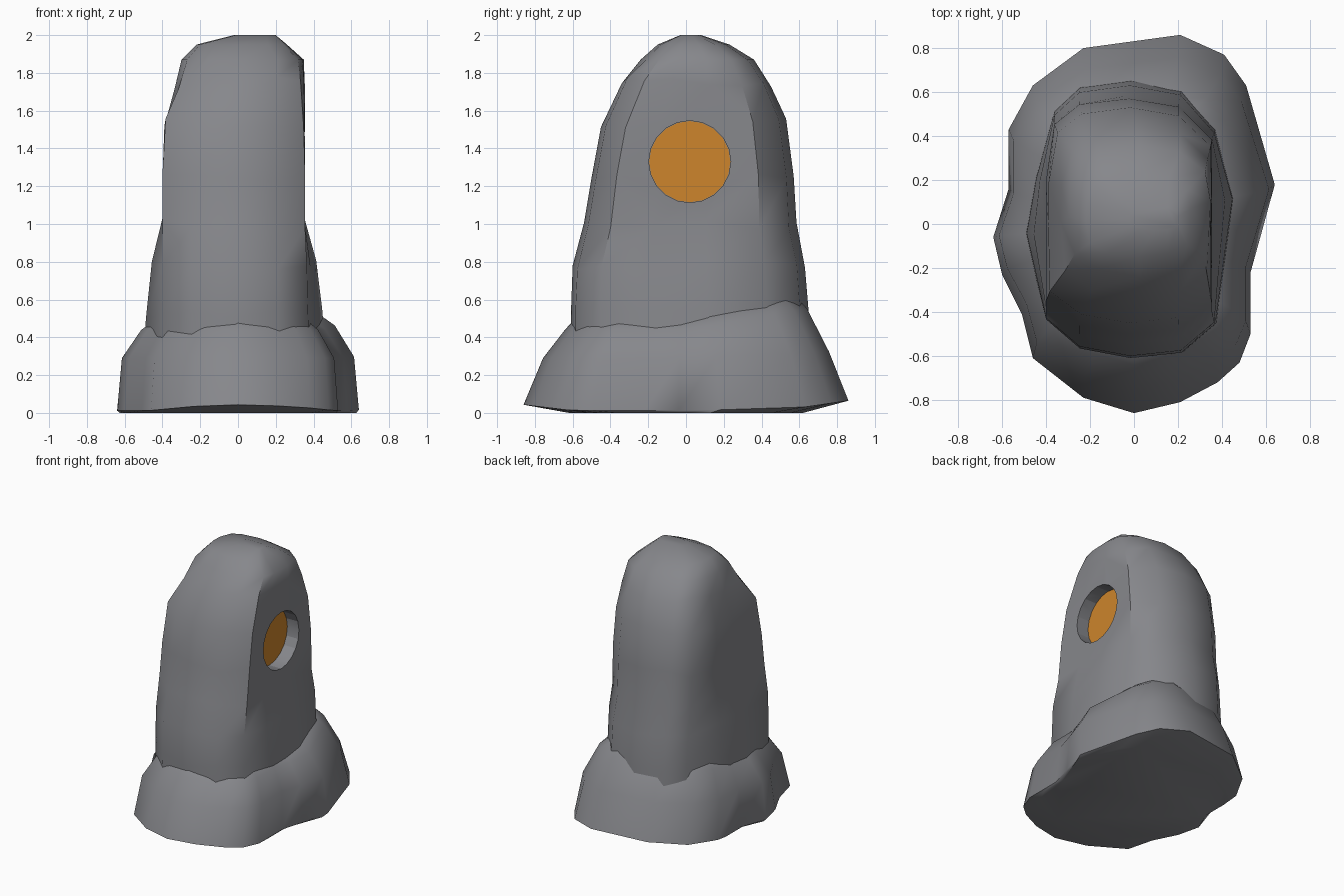
import bpy
import bmesh
import math
import random
from mathutils import Matrix

random.seed(4)
if "Cube" in bpy.data.objects:
    bpy.data.objects.remove(bpy.data.objects["Cube"])


def material(name, rgb):
    mat = bpy.data.materials.new(name)
    mat.use_nodes = True
    mat.diffuse_color = (*rgb, 1)
    mat.node_tree.nodes["Principled BSDF"].inputs["Base Color"].default_value = (*rgb, 1)
    return mat


stone = material("grey stone", (0.24, 0.243, 0.26))
amber = material("amber", (0.61, 0.235, 0.025))


def smooth(obj):
    bpy.ops.object.select_all(action="DESELECT")
    obj.select_set(True)
    bpy.context.view_layer.objects.active = obj
    bpy.ops.object.shade_smooth_by_angle(angle=math.radians(44))


def add_object(name, bm, mat):
    bmesh.ops.recalc_face_normals(bm, faces=bm.faces)
    mesh = bpy.data.meshes.new(name)
    bm.to_mesh(mesh)
    bm.free()
    mesh.materials.append(mat)
    obj = bpy.data.objects.new(name, mesh)
    bpy.context.collection.objects.link(obj)
    return obj


def loft(name, rings, mat):
    """Skin a stack of equal closed rings and cap both ends."""
    bm = bmesh.new()
    loops = [[bm.verts.new(p) for p in ring] for ring in rings]
    for low, high in zip(loops, loops[1:]):
        for i in range(len(low)):
            j = (i + 1) % len(low)
            bm.faces.new((low[i], low[j], high[j], high[i]))
    bm.faces.new(loops[0])
    bm.faces.new(loops[-1])
    obj = add_object(name, bm, mat)
    smooth(obj)
    return obj


# Standing stone: slab outline, squeezed and rounded at each level
SLAB = [(0, -1), (0.6, -0.96), (1, -0.75), (1, -0.35), (1, 0.15), (1, 0.65), (0.6, 0.93),
        (0, 1), (-0.6, 0.95), (-0.9, 0.78), (-1, 0.3), (-1, -0.1), (-1, -0.72), (-0.6, -0.93)]
# z, x min, x max, y min, y max, roundness, side bulge
SLAB_LEVELS = [
    (0.30, -0.40, 0.38, -0.61, 0.66, 0, 0.12),
    (0.52, -0.40, 0.37, -0.61, 0.65, 0, 0.11),
    (0.78, -0.40, 0.365, -0.60, 0.63, 0, 0.07),
    (1.00, -0.40, 0.355, -0.54, 0.585, 0, 0),
    (1.25, -0.40, 0.355, -0.50, 0.57, 0, 0),
    (1.53, -0.39, 0.355, -0.45, 0.53, 0.1, 0),
    (1.75, -0.335, 0.355, -0.34, 0.45, 0.35, 0),
    (1.87, -0.30, 0.35, -0.24, 0.36, 0.5, 0),
    (1.95, -0.22, 0.26, -0.15, 0.23, 0.4, 0),
    (2.00, -0.02, 0.20, -0.03, 0.08, 0.4, 0),
]


def slab_ring(z, x0, x1, y0, y1, roundness, bulge):
    ring = []
    for u, v in SLAB:
        k = 1 + roundness * (1 / math.hypot(u, v) - 1)
        swell = bulge * max(0, 1 - 2 * abs(v)) * (abs(u) == 1) * u
        x = (x0 + x1) / 2 + u * k * (x1 - x0) / 2 + swell
        y = (y0 + y1) / 2 + v * k * (y1 - y0) / 2
        lift = 0 if z > 1.8 else random.uniform(-0.03, 0.03)
        ring.append((x, y, z + lift))
    return ring


body = loft("standing_stone", [slab_ring(*level) for level in SLAB_LEVELS], stone)

# Round recess cut into the left side
CENTRE = (0.02, 1.33)


def side_disc(name, mat, radius, x, depth):
    bm = bmesh.new()
    turn = Matrix.Translation((x, *CENTRE)) @ Matrix.Rotation(math.pi / 2, 4, "Y")
    bmesh.ops.create_cone(bm, cap_ends=True, segments=20, radius1=radius, radius2=radius,
                          depth=depth, matrix=turn)
    return add_object(name, bm, mat)


cutter = side_disc("recess_cutter", stone, 0.217, 0.45, 0.4)
cutter.hide_render = True
cut = body.modifiers.new("recess", "BOOLEAN")
cut.object = cutter
cut.solver = "EXACT"
bpy.context.view_layer.objects.active = body
bpy.ops.object.modifier_apply(modifier=cut.name)
bpy.data.objects.remove(cutter)
smooth(body)

# Amber plate at the bottom of the recess
side_disc("amber_disc", amber, 0.215, 0.252, 0.008)

# Rocky foot: irregular outline, flared out and folded in under the stone
FOOT = [(0, -0.86), (0.21, -0.81), (0.38, -0.72), (0.48, -0.63), (0.53, -0.5), (0.53, -0.22),
        (0.58, -0.04), (0.64, 0.18), (0.51, 0.63), (0.41, 0.77), (0.21, 0.86), (-0.23, 0.80),
        (-0.46, 0.63), (-0.57, 0.43), (-0.57, 0.16), (-0.64, -0.06), (-0.60, -0.23),
        (-0.51, -0.41), (-0.46, -0.61), (-0.23, -0.79)]
# z, x scale, y scale, rise towards the back, lift of both tips
FOOT_LEVELS = [
    (0.0, 0.98, 0.72, 0, 0),
    (0.012, 1.0, 1.0, 0.025, 0.12),
    (0.29, 0.96, 0.88, 0.04, 0),
    (0.44, 0.80, 0.745, 0.13, 0),
    (0.52, 0.62, 0.66, 0.13, 0),
]


def foot_ring(z, sx, sy, rise, tip):
    return [(x * sx, y * sy, z + rise * max(0, y) + tip * max(0, abs(y) - 0.6))
            for x, y in FOOT]


loft("rocky_foot", [foot_ring(*level) for level in FOOT_LEVELS], stone)
